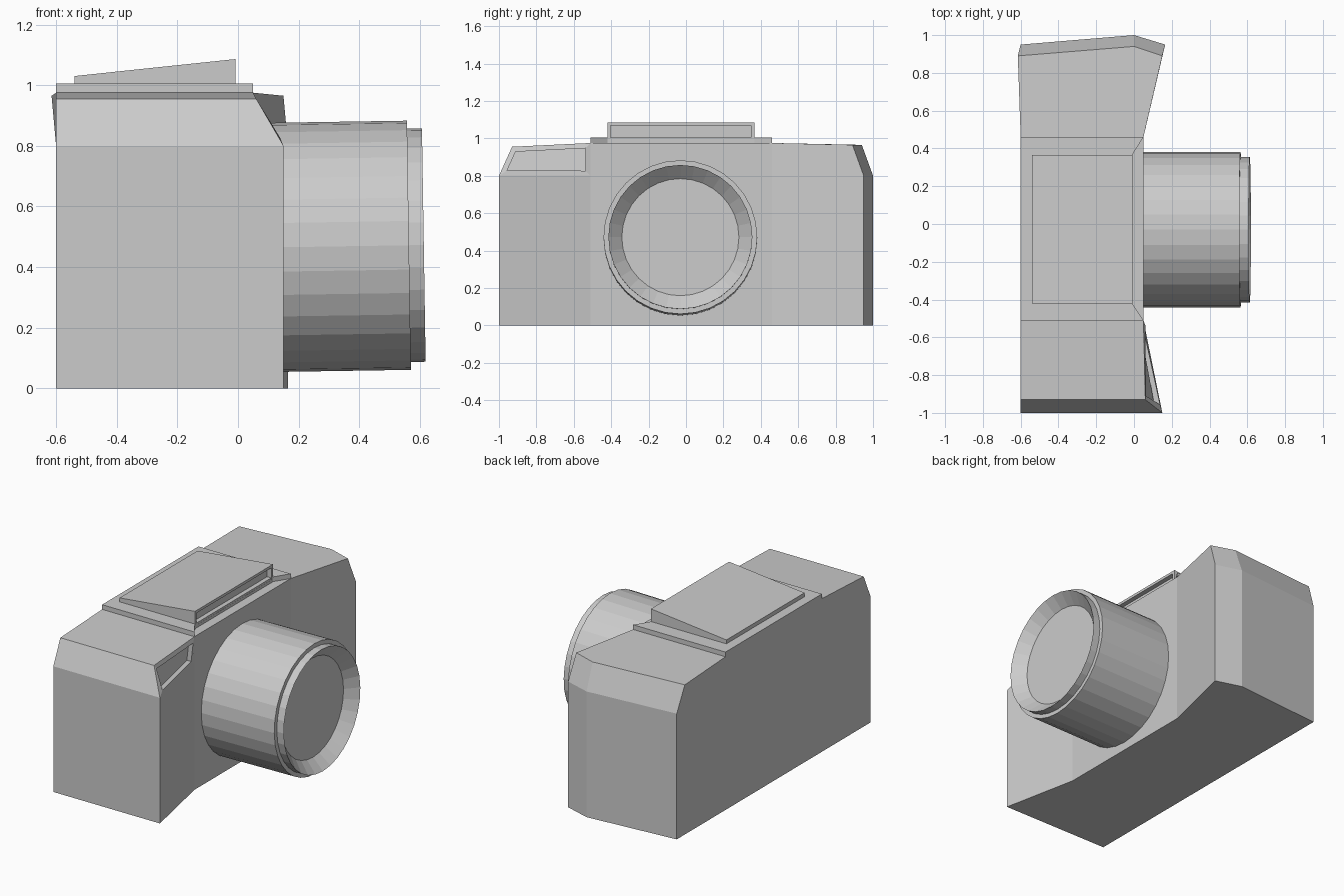
import bpy, bmesh, math
from mathutils import Vector

if "Cube" in bpy.data.objects:
    bpy.data.objects.remove(bpy.data.objects["Cube"])

grey = bpy.data.materials.new("plain_grey")
grey.use_nodes = True
colour = (0.6, 0.6, 0.6, 1)
grey.diffuse_color = colour
grey.node_tree.nodes["Principled BSDF"].inputs["Base Color"].default_value = colour


def finish(name, bm):
    bmesh.ops.recalc_face_normals(bm, faces=bm.faces)
    mesh = bpy.data.meshes.new(name)
    bm.to_mesh(mesh)
    bm.free()
    mesh.materials.append(grey)
    obj = bpy.data.objects.new(name, mesh)
    bpy.context.collection.objects.link(obj)
    return obj


def loft(rings):
    """Join equal rings of points with quads; caps are left open."""
    bm = bmesh.new()
    loops = [[bm.verts.new(p) for p in ring] for ring in rings]
    n = len(rings[0])
    for low, high in zip(loops, loops[1:]):
        for i in range(n):
            j = (i + 1) % n
            bm.faces.new((low[i], low[j], high[j], high[i]))
    return bm, loops


def recess(bm, face, rim, depth):
    """Sink a framed pocket backwards into a front-facing face."""
    bmesh.ops.recalc_face_normals(bm, faces=bm.faces)
    bmesh.ops.inset_region(bm, faces=[face], thickness=rim, use_even_offset=True)
    floor = bmesh.ops.extrude_discrete_faces(bm, faces=[face])["faces"][0]
    bmesh.ops.translate(bm, verts=floor.verts, vec=Vector((-depth, 0, 0)))


# Body: waisted outline, sloping shoulders and a shallow ridge on top
outline = [(-.6, -1), (.15, -1), (.05, -.51), (.05, .46), (.165, .95),
           (0, 1), (-.6, .95), (-.6, .46), (-.6, -.51)]
crown = [(-.6, -.93, .955), (.06, -.93, .955), (.05, -.51, .975),
         (.05, .46, .975), (.15, .89, .965), (0, .94, .965),
         (-.615, .89, .965), (-.6, .46, .975), (-.6, -.51, .975)]
bm, (base, shoulder, top) = loft([[(x, y, 0) for x, y in outline],
                                  [(x, y, .8) for x, y in outline], crown])
bm.faces.new(base[::-1])
for ids in ((0, 1, 2, 8), (8, 2, 3, 7), (7, 3, 4, 5, 6)):
    bm.faces.new([top[i] for i in ids])
# Flash window sunk into the sloping front corner
corner = {shoulder[1], shoulder[2], top[1], top[2]}
window = next(f for f in bm.faces if set(f.verts) == corner)
recess(bm, window, .028, .03)
finish("camera_body", bm)

# Top plate with its front edge notched around the finder
plate = [(-.6, -.51), (.05, -.51), (-.01, -.42), (-.01, .365), (.05, .46), (-.6, .46)]
bm, ends = loft([[(x, y, z) for x, y in plate] for z in (.972, 1.005)])
for ring in ends:
    bm.faces.new(ring)
finish("top_plate", bm)

# Wedge-shaped finder housing with a recessed front window
wedge = [(-.54, .975), (-.009, .975), (-.009, 1.086), (-.54, 1.03)]
bm, ends = loft([[(x, y, z) for x, z in wedge] for y in (-.42, .365)])
for ring in ends:
    bm.faces.new(ring)
front = max(bm.faces, key=lambda f: f.calc_center_median().x)
recess(bm, front, .017, .03)
finish("finder_housing", bm)

# Lens: stepped barrel, sharp lip and a funnel down to flat glass
profile = [(0, .411), (.564, .411), (.564, .385), (.613, .385), (.545, .313)]
sides = 32
angles = [math.tau * i / sides for i in range(sides)]
bm, ends = loft([[(x, r * math.cos(a), r * math.sin(a)) for a in angles]
                 for x, r in profile])
bm.faces.new(ends[0])
bm.faces.new(ends[-1])
lens = finish("lens", bm)
lens.location = (0, -.03, .463)
lens.rotation_euler.y = math.radians(-.9)
